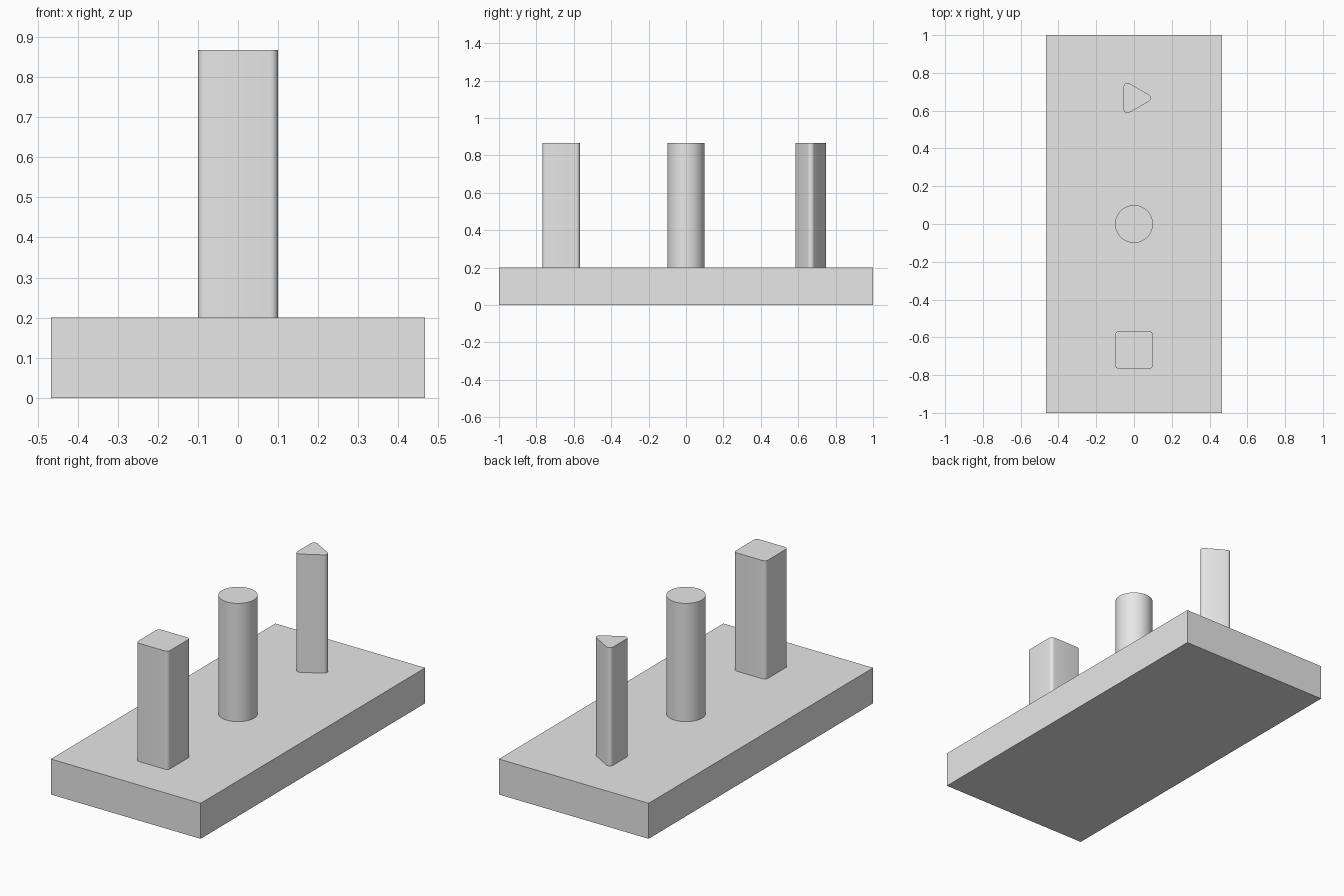
import bpy
import bmesh
from math import cos, sin, pi, radians

cube = bpy.data.objects.get("Cube")
if cube:
    bpy.data.objects.remove(cube, do_unlink=True)

# Single plain grey
grey = bpy.data.materials.new("plain_grey")
grey.use_nodes = True
grey.diffuse_color = (0.8, 0.8, 0.8, 1)
grey.node_tree.nodes["Principled BSDF"].inputs["Base Color"].default_value = (0.8, 0.8, 0.8, 1)

BASE_TOP = 0.2
PEG_TOP = 0.867
ROUND = 0.02


def prism(name, outline, bottom, top, y=0.0):
    """Extrude a closed 2D outline upward into a solid."""
    bm = bmesh.new()
    face = bm.faces.new([bm.verts.new((px, py + y, bottom)) for px, py in outline])
    lid = bmesh.ops.extrude_face_region(bm, geom=[face])["geom"]
    verts = [v for v in lid if isinstance(v, bmesh.types.BMVert)]
    bmesh.ops.translate(bm, verts=verts, vec=(0, 0, top - bottom))
    bmesh.ops.recalc_face_normals(bm, faces=bm.faces)
    mesh = bpy.data.meshes.new(name)
    bm.to_mesh(mesh)
    bm.free()
    mesh.materials.append(grey)
    obj = bpy.data.objects.new(name, mesh)
    bpy.context.collection.objects.link(obj)
    bpy.ops.object.select_all(action="DESELECT")
    obj.select_set(True)
    bpy.context.view_layer.objects.active = obj
    bpy.ops.object.shade_smooth_by_angle(angle=radians(35))
    return obj


def rounded_polygon(sides, inradius, start, steps=6):
    """Regular polygon outline with an arc of radius ROUND at each corner."""
    reach = (inradius - ROUND) / cos(pi / sides)
    points = []
    for i in range(sides):
        corner = start + 2 * pi * i / sides
        for k in range(steps + 1):
            a = corner + (k / steps - 0.5) * 2 * pi / sides
            points.append((reach * cos(corner) + ROUND * cos(a),
                           reach * sin(corner) + ROUND * sin(a)))
    return points


# Base slab
hx, hy = 0.467, 1.0
prism("base_board", [(-hx, -hy), (hx, -hy), (hx, hy), (-hx, hy)], 0, BASE_TOP)

# Three pegs along the centre line
prism("square_peg", rounded_polygon(4, 0.1, pi / 4), BASE_TOP, PEG_TOP, -0.667)
circle = [(0.1 * cos(2 * pi * i / 64), 0.1 * sin(2 * pi * i / 64)) for i in range(64)]
prism("round_peg", circle, BASE_TOP, PEG_TOP)
prism("triangle_peg", rounded_polygon(3, 0.055, 0), BASE_TOP, PEG_TOP, 0.667)
